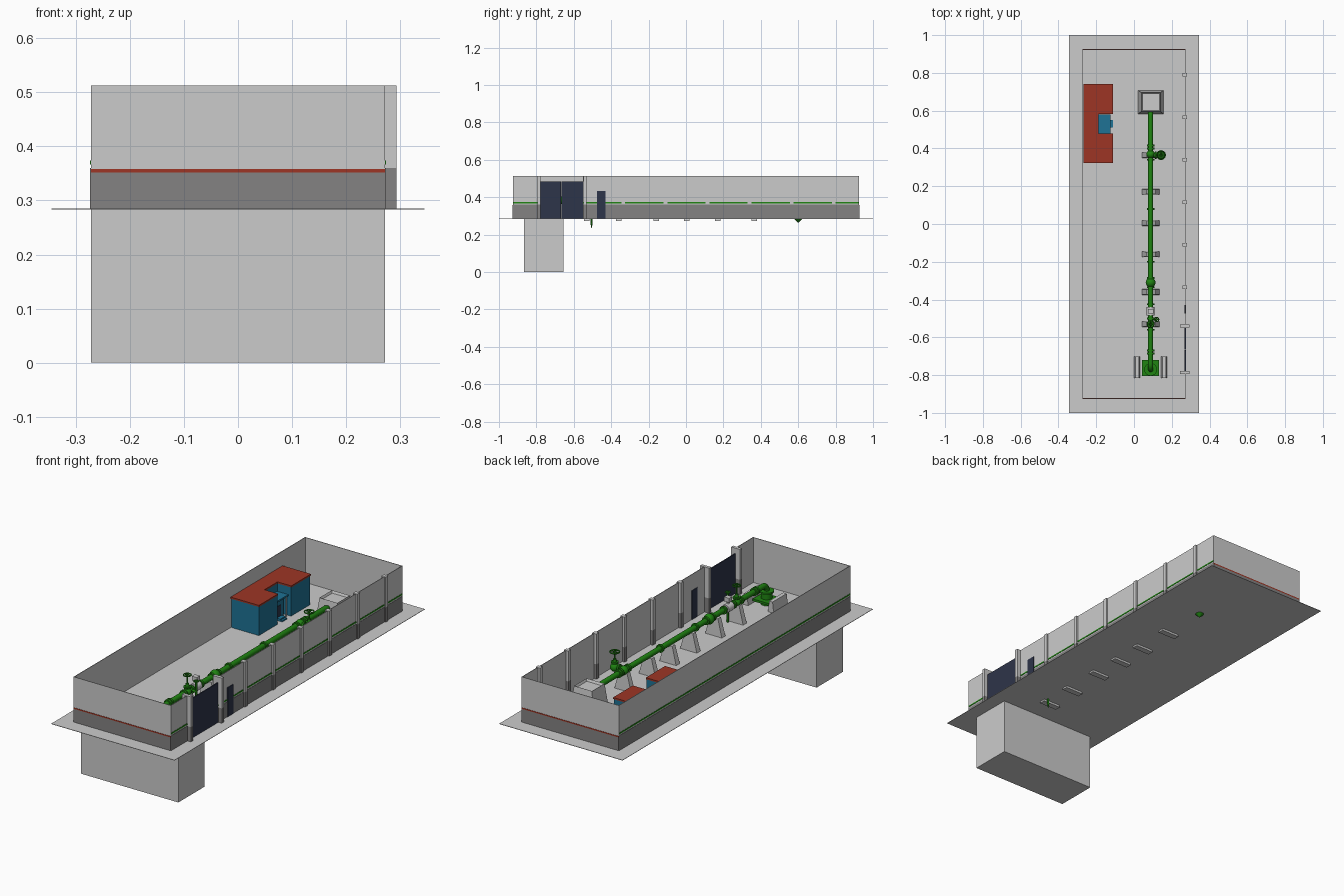
import bpy, bmesh, math
from mathutils import Vector

cube = bpy.data.objects.get("Cube")
if cube:
    bpy.data.objects.remove(cube, do_unlink=True)


def material(name, rgb):
    m = bpy.data.materials.new(name)
    m.use_nodes = True
    m.diffuse_color = (*rgb, 1)
    m.node_tree.nodes["Principled BSDF"].inputs["Base Color"].default_value = (*rgb, 1)
    return m


GREY = material("light grey", (.6, .6, .6))
DARK = material("dark grey", (.23, .225, .225))
RED = material("brick red", (.34, .036, .018))
BLUE = material("blue", (.013, .17, .3))
GREEN = material("pipe green", (.014, .23, .006))
NAVY = material("navy", (.027, .035, .068))

G = .285          # ground level
TOP = .513        # wall top
BAND = .36        # top of dark plinth
PX, PZ, PR = .088, .383, .0135   # pipe axis and radius


def finish(name, bm, mat, smooth=False):
    me = bpy.data.meshes.new(name)
    bmesh.ops.recalc_face_normals(bm, faces=bm.faces)
    bm.to_mesh(me)
    bm.free()
    me.materials.append(mat)
    ob = bpy.data.objects.new(name, me)
    bpy.context.collection.objects.link(ob)
    if smooth:
        bpy.ops.object.select_all(action='DESELECT')
        ob.select_set(True)
        bpy.context.view_layer.objects.active = ob
        bpy.ops.object.shade_smooth_by_angle()
    return ob


def box(name, x, y, z, mat, taper=(1, 1)):
    """Box from (min, max) ranges; taper scales the top face."""
    bm = bmesh.new()
    bmesh.ops.create_cube(bm, size=1)
    for v in bm.verts:
        t = taper if v.co.z > 0 else (1, 1)
        v.co = Vector(((x[0] + x[1]) / 2 + v.co.x * (x[1] - x[0]) * t[0],
                       (y[0] + y[1]) / 2 + v.co.y * (y[1] - y[0]) * t[1],
                       z[0] if v.co.z < 0 else z[1]))
    return finish(name, bm, mat)


def rod(name, a, b, r, mat=GREEN, r2=None, sides=20):
    """Cylinder or cone between two points."""
    a, b = Vector(a), Vector(b)
    bm = bmesh.new()
    bmesh.ops.create_cone(bm, cap_ends=True, segments=sides, radius1=r,
                          radius2=r if r2 is None else r2, depth=(b - a).length)
    turn = (b - a).to_track_quat('Z', 'Y')
    for v in bm.verts:
        v.co = turn @ v.co + (a + b) / 2
    return finish(name, bm, mat, True)


def ball(name, c, r, mat=GREEN):
    bm = bmesh.new()
    bmesh.ops.create_uvsphere(bm, u_segments=16, v_segments=10, radius=r)
    bmesh.ops.translate(bm, verts=bm.verts, vec=c)
    return finish(name, bm, mat, True)


def flange(y, r=.02, w=.005):
    rod("pipe_flange", (PX, y - w, PZ), (PX, y + w, PZ), r)


def handwheel(x, y, z, r):
    bpy.ops.mesh.primitive_torus_add(major_segments=20, minor_segments=6, major_radius=r,
                                     minor_radius=.003, location=(x, y, z))
    wheel = bpy.context.object
    wheel.name = "handwheel"
    wheel.data.materials.append(GREEN)
    for i in range(2):
        dx, dy = (r, 0) if i else (0, r)
        rod("wheel_spoke", (x - dx, y - dy, z), (x + dx, y + dy, z), .0025, sides=8)


# Ground and buried tank
box("ground", (-.345, .345), (-1, 1), (G - .002, G), GREY)
box("buried_tank", (-.272, .272), (-.865, -.655), (0, G - .002), GREY)

# Perimeter walls with plinth and coloured stripe
W, L, T = .272, .925, .003
for s in (-1, 1):
    y = sorted((s * L, s * (L - T)))
    box("end_wall", (-W, W), y, (G, TOP), GREY)
    y = sorted((s * (L - .001), s * (L + .0015)))
    box("end_plinth", (-W, W), y, (G, .352), DARK)
    box("end_stripe", (-W, W), y, (.352, .358), RED)
runs = [(-W, -L, L), (W, -L, -.785), (W, -.55, L)]
for wx, y0, y1 in runs:
    s = 1 if wx > 0 else -1
    box("side_wall", sorted((wx, wx - s * T)), (y0, y1), (G, TOP), GREY)
    x = sorted((wx - s * .001, wx + s * .0015))
    box("side_plinth", x, (y0, y1), (G, BAND), DARK)
    box("side_stripe", x, (y0, y1), (.367, .374), GREEN)

# Fence posts, gate and door
for i in range(6):
    y = .79 - i * .225
    for z, m in (((G, BAND), DARK), ((BAND, TOP), GREY)):
        box("wall_post", (.256, .28), (y - .01, y + .01), z, m)
for y in (-.787, -.54):
    for z, m in (((G, BAND), DARK), ((BAND, TOP), GREY)):
        box("gate_post", (.243, .293), (y - .008, y + .008), z, m)
for y0, y1 in ((-.78, -.667), (-.665, -.55)):
    box("gate_leaf", (.268, .274), (y0, y1), (G, .485), NAVY)
box("side_door", (.267, .276), (-.475, -.43), (G, .432), NAVY)

# Control building: two wings, back link, recessed entrance
ROOF = .432
parts = [((-.265, -.113), (.328, .475)), ((-.265, -.113), (.585, .737)),
         ((-.265, -.19), (.475, .585))]
for x, y in parts:
    box("building_wall", x, y, (G, ROOF), BLUE)
for x, y in (((-.268, -.11), (.324, .478)), ((-.268, -.11), (.582, .74)),
             ((-.268, -.187), (.478, .582))):
    box("building_roof", x, y, (ROOF, ROOF + .008), RED)
box("entrance_canopy", (-.188, -.125), (.48, .58), (.385, .393), BLUE)
box("entrance_lobby", (-.188, -.145), (.49, .57), (G, .385), BLUE)
for y in (.49, .57):
    rod("canopy_post", (-.13, y, G), (-.13, y, .385), .003, GREY, sides=8)
box("entrance_door", (-.147, -.143), (.512, .548), (G, .35), NAVY)
for i in range(2):
    box("entrance_step", (-.14, -.12 + i * .01), (.51, .55), (G, .297 - i * .006), BLUE)

# Main pipe with bends at both ends
curve = bpy.data.curves.new("main_pipe", 'CURVE')
curve.dimensions = '3D'
curve.bevel_depth = PR
curve.bevel_resolution = 4
curve.use_fill_caps = True
line = curve.splines.new('POLY')
R = .03
path = [(-.77, .003)]
for k in range(7):
    a = k * math.pi / 12
    path.append((-.77 + R - R * math.cos(a), PZ - R + R * math.sin(a)))
for k in range(7):
    a = k * math.pi / 12
    path.append((.6 - R + R * math.sin(a), PZ - R + R * math.cos(a)))
path.append((.6, G - .004))
line.points.add(len(path) - 1)
for p, (y, z) in zip(line.points, path):
    p.co = (PX, y, z, 1)
curve.materials.append(GREEN)
pipe = bpy.data.objects.new("main_pipe", curve)
bpy.context.collection.objects.link(pipe)
rod("outlet_tip", (PX, .6, .265), (PX, .6, G), .002, r2=.022)

# Flanges and in-line fittings
for y in (-.685, -.67, -.56, -.5, -.425, -.335, -.285, -.2, .08, .34, .4, .415):
    flange(y)
for y, r in ((-.31, .026), (.37, .022), (-.53, .02)):
    ball("pipe_fitting", (PX, y, PZ), r)
rod("flow_meter", (PX, -.485, PZ), (PX, -.44, PZ), .021, GREY)
rod("meter_neck", (PX, -.462, PZ), (PX, -.462, .42), .006, GREY)
box("meter_head", (PX - .014, PX + .014), (-.475, -.45), (.415, .437), GREY)

# Side branch valve and in-line gate valve with handwheels
rod("branch_pipe", (PX, .365, PZ), (.145, .365, PZ), .012)
rod("branch_flange", (.112, .365, PZ), (.12, .365, PZ), .02)
ball("branch_valve", (.143, .365, PZ), .022)
for x, y, r, z in ((.143, .365, .023, .46), (PX, -.53, .018, .468)):
    rod("valve_bonnet", (x, y, PZ), (x, y, .425), .013, r2=.008)
    rod("bonnet_flange", (x, y, .404), (x, y, .411), .018)
    rod("valve_stem", (x, y, .42), (x, y, z + .01), .004, sides=10)
    handwheel(x, y, z, r)
rod("drain_branch", (PX, -.505, PZ), (.12, -.505, PZ), .006)
rod("drain_stem", (.12, -.505, .26), (.12, -.505, .44), .005)
rod("drain_tip", (.12, -.505, .235), (.12, -.505, .26), .001, r2=.006)
handwheel(.12, -.505, .435, .011)

# Pipe supports
for y in (-.53, -.36, -.16, .005, .17, .365):
    box("pipe_support", (PX - .05, PX + .05), (y - .015, y + .015), (.272, .375), GREY, (.45, .8))

# Pump with side plinths
box("pump_base", (.042, .132), (-.805, -.72), (.305, .316), GREEN)
rod("pump_body", (PX, -.77, G), (PX, -.77, .345), .027)
rod("pump_flange", (PX, -.77, .345), (PX, -.77, .353), .034)
for x in (.017, .16):
    box("pump_plinth", (x - .016, x + .016), (-.815, -.702), (G, .34), GREY, (.6, 1))

# Outlet anchor block with sunken top
block = box("anchor_block", (.022, .156), (.583, .708), (G, .415), GREY, (.75, .8))
bm = bmesh.new()
bm.from_mesh(block.data)
bm.normal_update()
lid = [f for f in bm.faces if f.normal.z > .9]
bmesh.ops.inset_region(bm, faces=lid, thickness=.007)
for v in lid[0].verts:
    v.co.z -= .012
bm.to_mesh(block.data)
bm.free()
